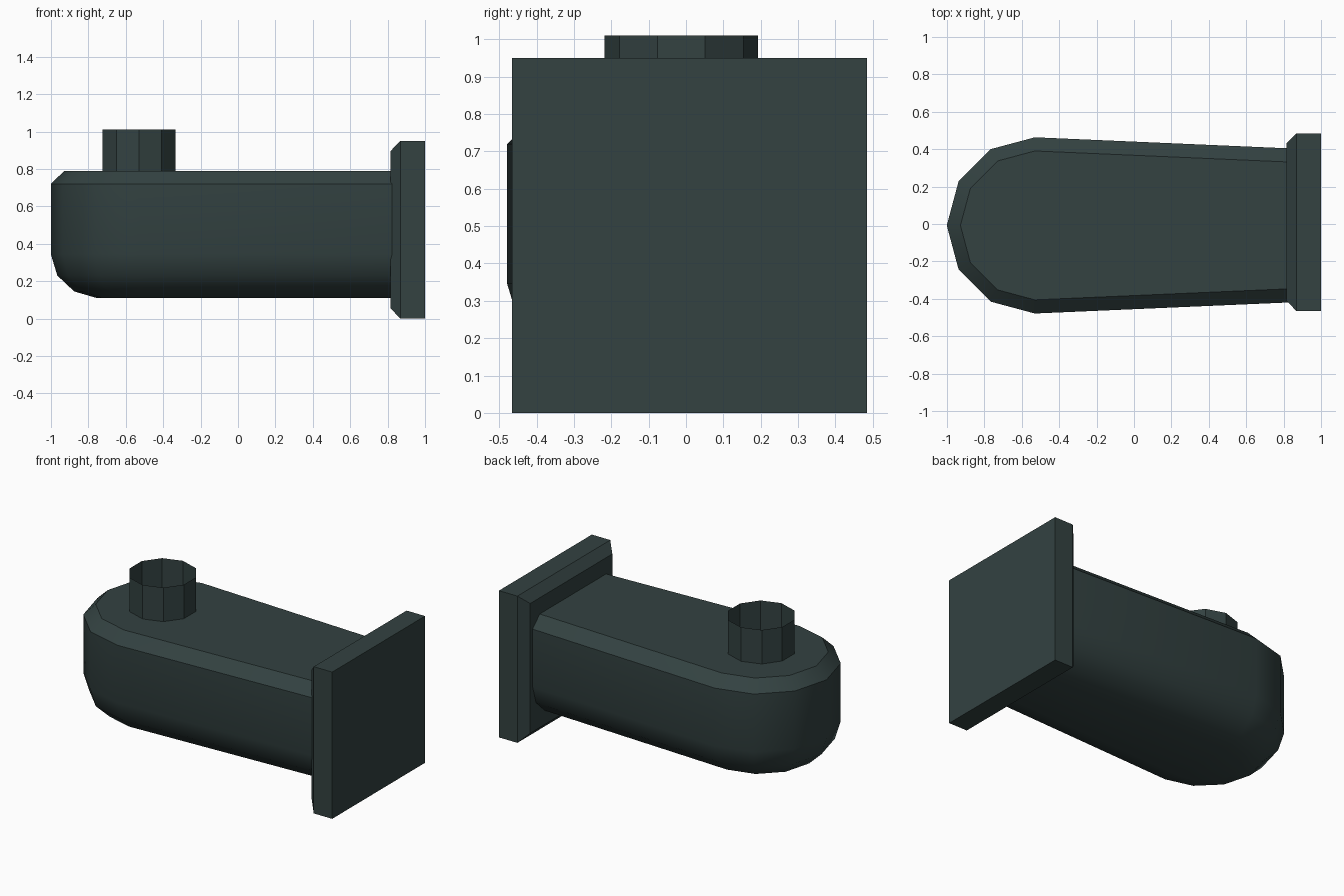
import bpy, bmesh, math

if "Cube" in bpy.data.objects:
    bpy.data.objects.remove(bpy.data.objects["Cube"])

mat = bpy.data.materials.new("dark_slate_green")
mat.diffuse_color = (0.033, 0.054, 0.053, 1)
mat.use_nodes = True
mat.node_tree.nodes["Principled BSDF"].inputs["Base Color"].default_value = mat.diffuse_color


def loft(name, rings, cap_start=True, cap_end=True, closed_smooth=None):
    """Skin a stack of closed rings, optionally capping the ends."""
    bm = bmesh.new()
    loops = [[bm.verts.new(p) for p in r] for r in rings]
    n = len(loops[0])
    for a, b in zip(loops, loops[1:]):
        for i in range(n):
            j = (i + 1) % n
            bm.faces.new((a[i], a[j], b[j], b[i]))
    if cap_start:
        bm.faces.new(loops[0][::-1])
    if cap_end:
        bm.faces.new(loops[-1])
    bmesh.ops.recalc_face_normals(bm, faces=bm.faces)
    me = bpy.data.meshes.new(name)
    bm.to_mesh(me)
    bm.free()
    me.materials.append(mat)
    ob = bpy.data.objects.new(name, me)
    bpy.context.collection.objects.link(ob)
    if closed_smooth:
        bpy.context.view_layer.objects.active = ob
        ob.select_set(True)
        bpy.ops.object.shade_smooth_by_angle(angle=math.radians(closed_smooth))
        ob.select_set(False)
    return ob


# Body: round-nosed tapered outline, stacked with (z, inset) steps
NOSE_X, R, END_X, END_Y, MID_Y = -0.53, 0.471, 0.85, 0.411, -0.0075


def body_ring(z, inset):
    r = R - inset
    ring = [(END_X, MID_Y + END_Y - inset, z)]
    for k in range(7):
        a = math.radians(90 + 30 * k)
        ring.append((NOSE_X + r * math.cos(a), MID_Y + r * math.sin(a), z))
    ring.append((END_X, MID_Y - END_Y + inset, z))
    return ring


profile = [(0.11, 0.245), (0.145, 0.125), (0.23, 0.035), (0.345, 0.0),
           (0.72, 0.0), (0.79, 0.073)]
loft("body", [body_ring(z, i) for z, i in profile], closed_smooth=40)


# Square end plate with a chamfered inner edge
def plate_ring(x, half):
    return [(x, 0.01 + sy * half, 0.475 + sz * half)
            for sy, sz in ((-1, -1), (1, -1), (1, 1), (-1, 1))]


loft("end_plate", [plate_ring(0.815, 0.42), plate_ring(0.868, 0.475),
                   plate_ring(1.0, 0.475)])


# Open ten-sided collar on top of the nose
def collar_ring(z):
    return [(-0.53 + 0.205 * math.cos(a), -0.0125 + 0.205 * math.sin(a), z)
            for a in (math.radians(90 + 36 * k) for k in range(10))]


loft("open_collar", [collar_ring(0.78), collar_ring(1.01)], False, False)
